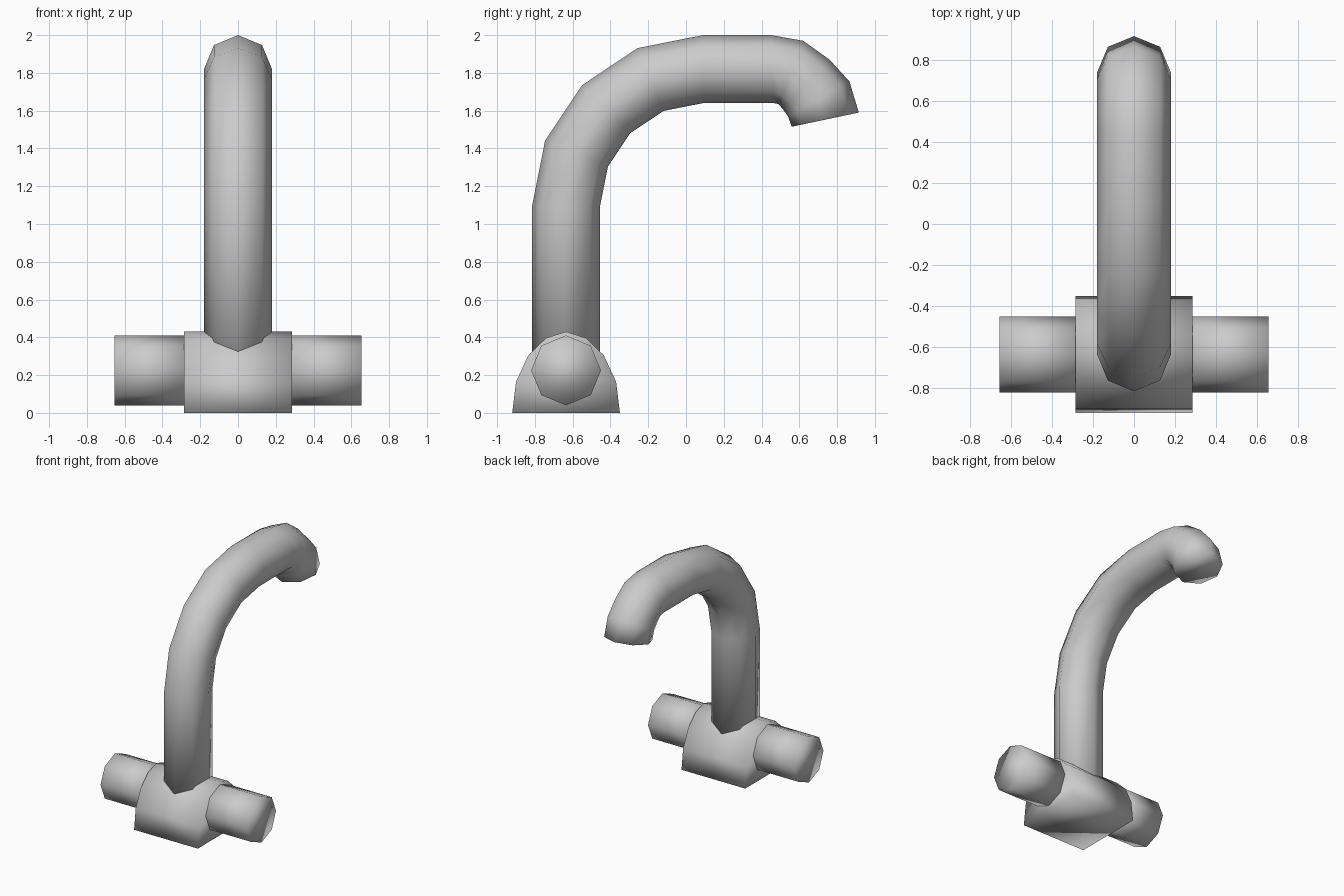
import bpy, bmesh, math
from mathutils import Vector

if "Cube" in bpy.data.objects:
    bpy.data.objects.remove(bpy.data.objects["Cube"])

SIDES = 8


def loft(name, rings):
    """Skin a row of equal-length closed rings and cap both ends."""
    bm = bmesh.new()
    rows = [[bm.verts.new(p) for p in ring] for ring in rings]
    n = len(rows[0])
    for a, b in zip(rows, rows[1:]):
        for i in range(n):
            j = (i + 1) % n
            bm.faces.new((a[i], a[j], b[j], b[i]))
    bm.faces.new(rows[0][::-1])
    bm.faces.new(rows[-1])
    bmesh.ops.recalc_face_normals(bm, faces=bm.faces)
    for f in bm.faces:
        f.smooth = True
    mesh = bpy.data.meshes.new(name)
    bm.to_mesh(mesh)
    bm.free()
    obj = bpy.data.objects.new(name, mesh)
    bpy.context.collection.objects.link(obj)
    return obj


def octagon(center, u, v):
    """Octagon with a corner pointing along u."""
    steps = [i * math.tau / SIDES for i in range(SIDES)]
    return [center + u * math.cos(t) + v * math.sin(t) for t in steps]


# Spout: each ring is set by its outer and inner point in the y-z plane
R = 0.18
pairs = [((-0.815, 0.2), (-0.455, 0.2))]
for k in range(5):  # large bend
    a = math.radians(180 - 22.5 * k)
    pairs.append([(0.09 + r * math.cos(a), 1.095 + r * math.sin(a)) for r in (0.905, 0.545)])
pairs += [((0.45, 2.0), (0.465, 1.64)),  # nozzle bend
          ((0.62, 1.97), (0.49, 1.635)),
          ((0.76, 1.87), (0.515, 1.605)),
          ((0.865, 1.755), (0.54, 1.57)),
          ((0.915, 1.59), (0.56, 1.515))]
rings = []
for o, i in pairs:
    outer, inner = Vector((0, *o)), Vector((0, *i))
    rings.append(octagon((outer + inner) / 2, (outer - inner) / 2, Vector((R, 0, 0))))
loft("spout", rings)

# Base block: arched profile extruded along x
CY = -0.635
half = [(0.285, 0), (0.265, 0.165), (0.2, 0.305), (0.105, 0.397)]
profile = half + [(0, 0.43)] + [(-y, z) for y, z in reversed(half)]
loft("base_block", [[(x, CY + y, z) for y, z in profile] for x in (-0.285, 0.285)])

# Handles: one octagonal knob on each side
for side, label in ((-1, "left"), (1, "right")):
    loft(label + "_handle",
         [octagon(Vector((side * x, CY, 0.225)), Vector((0, 0, 0.185)), Vector((0, 0.185, 0)))
          for x in (0.27, 0.655)])
